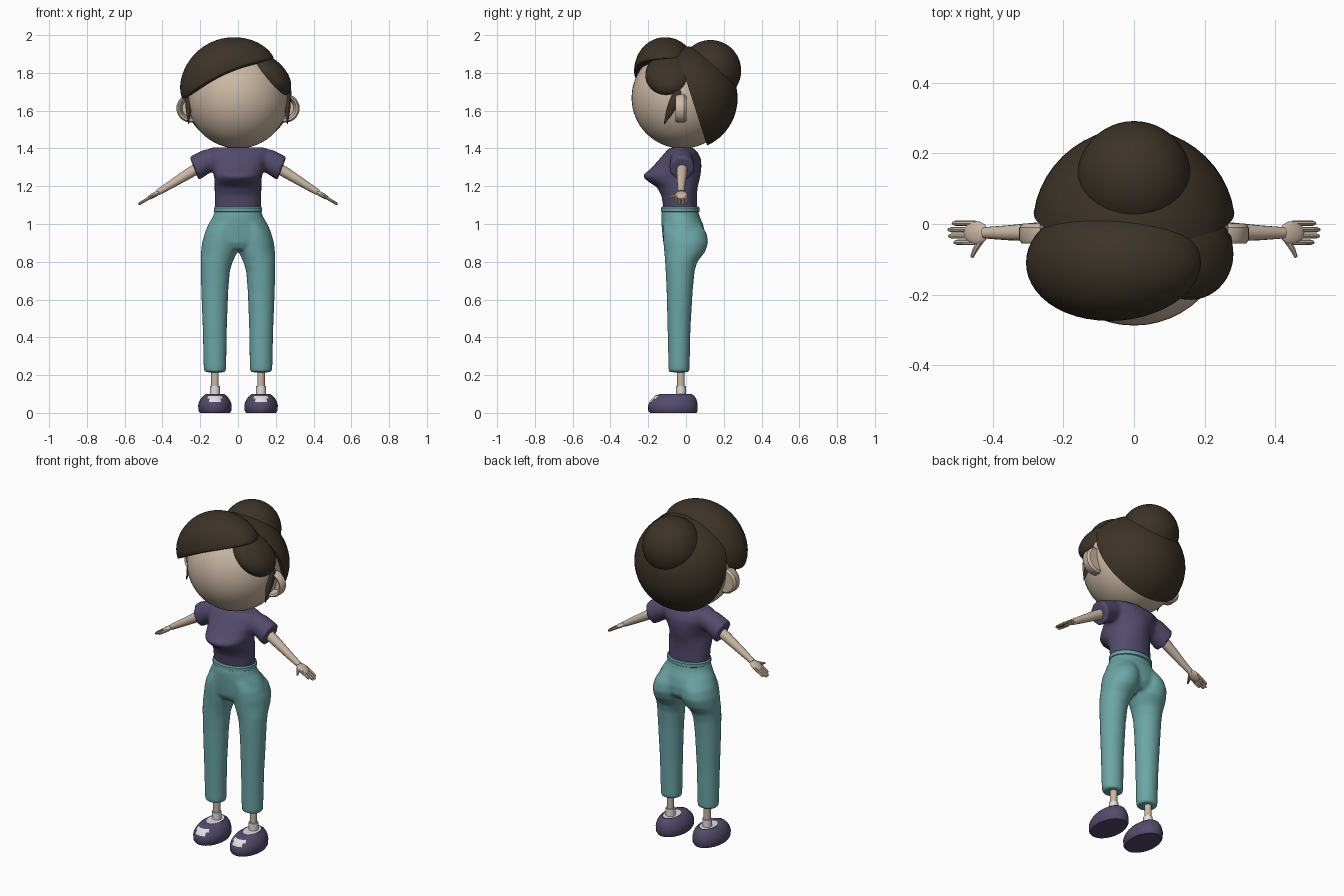
import bpy, bmesh, math
from mathutils import Matrix, Vector

if "Cube" in bpy.data.objects:
    bpy.data.objects.remove(bpy.data.objects["Cube"])


def material(name, r, g, b):
    m = bpy.data.materials.new(name)
    m.use_nodes = True
    m.diffuse_color = (r, g, b, 1)
    m.node_tree.nodes["Principled BSDF"].inputs["Base Color"].default_value = (r, g, b, 1)
    return m


SKIN = material("skin", .60, .48, .37)
HAIR = material("dark brown hair", .045, .033, .021)
SHIRT = material("violet cloth", .085, .07, .15)
PANTS = material("teal cloth", .15, .38, .38)
WHITE = material("white", .75, .75, .75)


def finish(name, bm, *mats, angle=40):
    bmesh.ops.recalc_face_normals(bm, faces=bm.faces)
    me = bpy.data.meshes.new(name)
    bm.to_mesh(me)
    bm.free()
    for m in mats:
        me.materials.append(m)
    me.shade_smooth()
    me.set_sharp_from_angle(angle=math.radians(angle))
    ob = bpy.data.objects.new(name, me)
    bpy.context.collection.objects.link(ob)
    return ob


def skin_rings(bm, rings):
    """Bridge closed rings of points and cap both ends."""
    loops = [[bm.verts.new(p) for p in ring] for ring in rings]
    n = len(loops[0])
    for a, b in zip(loops, loops[1:]):
        for i in range(n):
            bm.faces.new((a[i], a[(i + 1) % n], b[(i + 1) % n], b[i]))
    bm.faces.new(loops[0])
    bm.faces.new(loops[-1])


def loft(bm, sections, cx=0, n=32):
    """Stack oval sections given as (z, x centre, x radius, y front, y back)."""
    rings = []
    for z, x, rx, yf, yb in sections:
        angles = [2 * math.pi * i / n for i in range(n)]
        rings.append([(cx + x + rx * math.cos(a), (yf + yb) / 2 + (yb - yf) / 2 * math.sin(a), z)
                      for a in angles])
    skin_rings(bm, rings)


def tube(bm, points, n=16):
    """Round limb through (x, y, z, radius) points."""
    axis = (Vector(points[-1][:3]) - Vector(points[0][:3])).normalized()
    u = axis.cross((0, 1, 0)).normalized()
    w = axis.cross(u)
    skin_rings(bm, [[Vector(p[:3]) + p[3] * (u * math.cos(2 * math.pi * i / n) + w * math.sin(2 * math.pi * i / n))
                     for i in range(n)] for p in points])


def ellipsoid(bm, centre, radii, tilt=0, axis='Y', shape=None):
    verts = bmesh.ops.create_uvsphere(bm, u_segments=48, v_segments=32, radius=1)['verts']
    if shape:
        for v in verts:
            v.co = shape(v.co.copy())
    mat = Matrix.Translation(centre) @ Matrix.Rotation(math.radians(tilt), 4, axis) @ Matrix.Diagonal((*radii, 1))
    bmesh.ops.transform(bm, matrix=mat, verts=verts)


def blob(name, mat, *args, **kw):
    bm = bmesh.new()
    ellipsoid(bm, *args, **kw)
    return finish(name, bm, mat)


def blend(ob, voxel, steps):
    """Fuse overlapping volumes into one soft garment."""
    r = ob.modifiers.new("fuse", 'REMESH')
    r.mode, r.voxel_size, r.use_smooth_shade = 'VOXEL', voxel, True
    s = ob.modifiers.new("soften", 'SMOOTH')
    s.factor, s.iterations = .5, steps


# Head and neck
blob("head", SKIN, (0, -.02, 1.668), (.268, .268, .268))
bm = bmesh.new()
loft(bm, [(1.34, 0, .05, -.07, .03), (1.44, 0, .05, -.07, .03)])
finish("neck", bm, SKIN)

# Back hair: shell sliced along a slanted plane
bm = bmesh.new()
ellipsoid(bm, (0, -.005, 1.665), (.287, .278, .275))
bmesh.ops.bisect_plane(bm, geom=bm.verts[:] + bm.edges[:] + bm.faces[:],
                       plane_co=(0, .11, 1.42), plane_no=(0, -.5, -.16), clear_outer=True)
bmesh.ops.holes_fill(bm, edges=[e for e in bm.edges if e.is_boundary])
finish("back_hair", bm, HAIR)
blob("hair_bun", HAIR, (0, .13, 1.812), (.162, .162, .162))


# Fringe: dome with a shallow, bowed underside
def fringe(v):
    if v.z < 0:
        v.z *= .15
    v.z += .22 * (1 - v.x * v.x) - .1
    return v


blob("swept_fringe", HAIR, (-.06, -.11, 1.788), (.265, .165, .172), tilt=-24, shape=fringe)
blob("side_fringe", HAIR, (.16, -.085, 1.79), (.145, .13, .085), tilt=42)

for s, side in ((1, "left"), (-1, "right")):
    # Side lock tapering to a point
    blob(side + "_side_lock", HAIR, (s * .262, -.075, 1.62), (.022, .032, .1), tilt=-24, axis='X',
         shape=lambda v: Vector((v.x * (.7 + .4 * v.z), v.y * (.7 + .4 * v.z), v.z)))

    # Ear: cupped disc
    bm = bmesh.new()
    ear = [(-.01, .045), (-.05, .058), (-.056, .068), (-.045, .076), (-.01, .076), (.002, .065)]
    skin_rings(bm, [[(s * .25 + r * math.cos(a * math.pi / 16), y, 1.613 + r * math.sin(a * math.pi / 16))
                     for a in range(32)] for y, r in ear])
    finish(side + "_ear", bm, SKIN)

    # Arm and hand
    bm = bmesh.new()
    tube(bm, [(s * .17, -.02, 1.32, .03), (s * .26, -.022, 1.268, .028),
              (s * .36, -.025, 1.206, .021), (s * .425, -.025, 1.166, .016)])
    finish(side + "_arm", bm, SKIN)
    bm = bmesh.new()
    ellipsoid(bm, (s * .448, -.025, 1.152), (.04, .033, .013), tilt=s * 31)
    for i, reach in enumerate((.51, .525, .527, .515)):
        y = -.052 + i * .018
        z = 1.15 - (reach - .45) * .6
        tube(bm, [(s * .45, y, 1.15, .008), (s * (reach - .008), y, z + .005, .0075), (s * reach, y, z, .004)], 8)
    tube(bm, [(s * .43, -.04, 1.158, .01), (s * .45, -.072, 1.146, .008), (s * .46, -.094, 1.14, .005)], 8)
    finish(side + "_hand", bm, SKIN)

    # Ankle and sock
    for part, mat, r, low, high in (("_ankle", SKIN, .02, .1, .24), ("_sock", WHITE, .026, .09, .142)):
        bm = bmesh.new()
        loft(bm, [(low, s * .122, r, -.027 - r, -.027 + r), (high, s * .122, r, -.027 - r, -.027 + r)])
        finish(side + part, bm, mat)

    # Shoe with white toe panel and white lining
    bm = bmesh.new()
    loft(bm, [(0, 0, .08, -.19, .055), (.012, 0, .087, -.2, .062), (.04, 0, .089, -.2, .062),
              (.058, 0, .084, -.194, .059), (.075, 0, .075, -.181, .054), (.09, 0, .062, -.165, .044),
              (.1, 0, .048, -.135, .03), (.099, 0, .04, -.105, .022)], cx=s * .122)
    for f in bm.faces:
        c = f.calc_center_median()
        toe = .058 < c.z < .091 and abs(c.x - s * .122) < .035 and c.y < -.1
        lining = c.z > .0985 and len(f.verts) > 4
        f.material_index = int(toe or lining)
    finish(side + "_shoe", bm, SHIRT, WHITE)

# Shirt: torso with pointed bust, plus short sleeves
bm = bmesh.new()
loft(bm, [(1.07, 0, .122, -.118, .058), (1.15, 0, .124, -.13, .058), (1.195, 0, .124, -.155, .062),
          (1.235, 0, .125, -.215, .072), (1.255, 0, .128, -.23, .077), (1.3, 0, .14, -.18, .082),
          (1.345, 0, .16, -.14, .08), (1.38, 0, .172, -.11, .062), (1.405, 0, .145, -.085, .035)])
for s in (1, -1):
    tube(bm, [(s * .1, -.02, 1.345, .058), (s * .16, -.022, 1.335, .062), (s * .232, -.022, 1.294, .067)], 24)
blend(finish("shirt", bm, SHIRT), .01, 4)

# Trousers: hips and two tapered legs
bm = bmesh.new()
loft(bm, [(.865, 0, .12, -.1, .07), (.9, 0, .18, -.12, .1), (.95, 0, .178, -.126, .102),
          (1.0, 0, .157, -.13, .09), (1.04, 0, .132, -.132, .072), (1.075, 0, .122, -.128, .064)])
for s in (1, -1):
    loft(bm, [(.215, s * .122, .057, -.091, .019), (.24, s * .122, .06, -.093, .019),
              (.45, s * .123, .064, -.098, .024), (.65, s * .123, .072, -.103, .036),
              (.75, s * .12, .077, -.108, .046), (.8, s * .113, .085, -.111, .06),
              (.85, s * .1, .096, -.115, .1), (.9, s * .095, .096, -.12, .118),
              (.95, s * .088, .088, -.122, .11), (1.0, s * .07, .07, -.12, .08)])
blend(finish("trousers", bm, PANTS), .01, 5)

# Waistband
bm = bmesh.new()
loft(bm, [(1.062, 0, .122, -.126, .066), (1.066, 0, .128, -.133, .072),
          (1.086, 0, .128, -.133, .072), (1.092, 0, .122, -.126, .066)], n=48)
finish("waistband", bm, PANTS)
